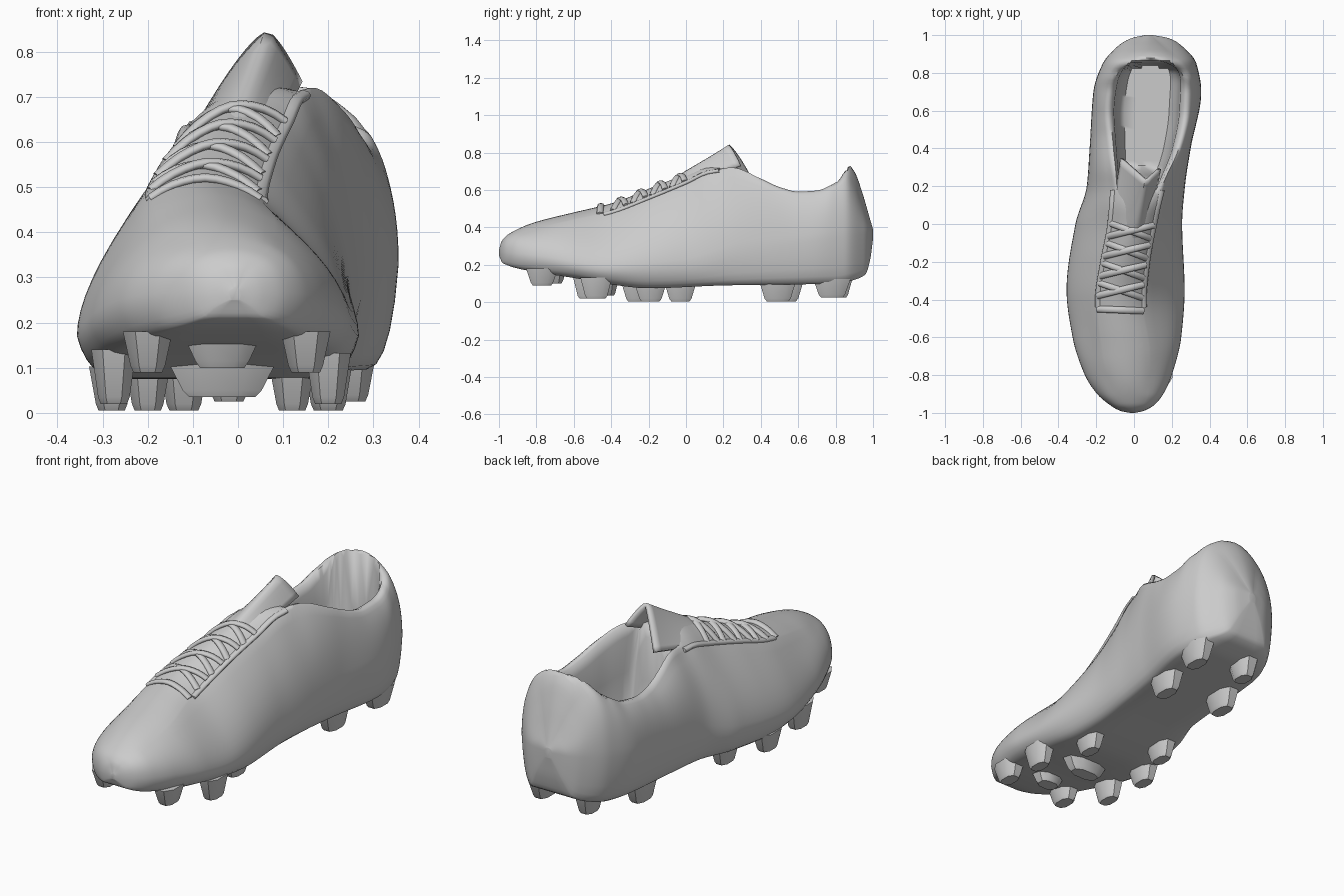
import bpy, bmesh, math
from mathutils import Vector
from mathutils.bvhtree import BVHTree

if "Cube" in bpy.data.objects:
    bpy.data.objects.remove(bpy.data.objects["Cube"])

grey = bpy.data.materials.new("light grey")
grey.use_nodes = True
grey.diffuse_color = (0.6, 0.6, 0.6, 1)
grey.node_tree.nodes["Principled BSDF"].inputs["Base Color"].default_value = grey.diffuse_color


def curve(*pts):
    """Smooth curve through (y, value) points that never overshoots them."""
    gaps = list(zip(pts, pts[1:]))
    slopes = [(b[1] - a[1]) / (b[0] - a[0]) for a, b in gaps]
    tangents = [slopes[0]]
    for s, t in zip(slopes, slopes[1:]):
        tangents.append(2 * s * t / (s + t) if s * t > 0 else 0)
    tangents.append(slopes[-1])

    def value(y):
        i = 0
        while i < len(gaps) - 1 and y > pts[i + 1][0]:
            i += 1
        (y0, v0), (y1, v1) = gaps[i]
        h = y1 - y0
        t = min(max((y - y0) / h, 0), 1)
        return (v0 * (1 + 2 * t) * (1 - t) ** 2 + v1 * t * t * (3 - 2 * t)
                + h * tangents[i] * t * (1 - t) ** 2 + h * tangents[i + 1] * t * t * (t - 1))
    return value


def finish(name, bm, angle=50):
    bmesh.ops.recalc_face_normals(bm, faces=bm.faces)
    mesh = bpy.data.meshes.new(name)
    bm.to_mesh(mesh)
    bm.free()
    obj = bpy.data.objects.new(name, mesh)
    bpy.context.collection.objects.link(obj)
    mesh.materials.append(grey)
    bpy.ops.object.select_all(action="DESELECT")
    obj.select_set(True)
    bpy.context.view_layer.objects.active = obj
    bpy.ops.object.shade_smooth_by_angle(angle=math.radians(angle))
    return obj


def loft(bm, rings, closed=True):
    rows = [[bm.verts.new(p) for p in ring] for ring in rings]
    n = len(rows[0])
    for a, b in zip(rows, rows[1:]):
        for i in range(n if closed else n - 1):
            j = (i + 1) % n
            bm.faces.new((a[i], a[j], b[j], b[i]))
    if closed:
        bm.faces.new(rows[0])
        bm.faces.new(rows[-1])


def bezier(a, b, c, steps):
    ts = [i / steps for i in range(steps)]
    return [tuple(p * (1 - t) ** 2 + 2 * q * t * (1 - t) + r * t * t
                  for p, q, r in zip(a, b, c)) for t in ts]


# Outline, sole, collar rim and opening along the length of the boot
left_edge = curve((-1, -.02), (-.99, -.07), (-.96, -.125), (-.9, -.195), (-.8, -.26), (-.6, -.325),
                  (-.35, -.357), (0, -.31), (.2, -.25), (.4, -.235), (.7, -.215), (.85, -.165),
                  (.95, -.075), (.985, -.01), (1, .06))
right_edge = curve((-1, .005), (-.99, .05), (-.96, .105), (-.9, .155), (-.8, .2), (-.6, .25),
                   (-.35, .268), (0, .255), (.2, .27), (.4, .3), (.7, .356), (.85, .33),
                   (.95, .245), (.985, .18), (1, .1))
sole_z = curve((-1, .25), (-.98, .21), (-.85, .17), (-.6, .13), (-.4, .095), (-.2, .075),
               (.2, .09), (.8, .1), (.9, .12), (.96, .15), (.985, .23), (1, .34))
widest_z = curve((-1, .26), (-.8, .23), (-.4, .17), (0, .19), (.3, .27), (.7, .33), (1, .37))
rim_left = curve((-1, -.01), (-.96, -.07), (-.9, -.11), (-.7, -.17), (-.4, -.2), (-.2, -.17),
                 (0, -.13), (.2, -.115), (.4, -.14), (.6, -.16), (.75, -.14), (.86, -.07),
                 (.93, 0), (1, .075))
rim_right = curve((-1, 0), (-.96, .05), (-.9, .08), (-.7, .09), (-.4, .05), (-.2, .07), (0, .11),
                  (.2, .16), (.4, .25), (.6, .295), (.75, .3), (.86, .245), (.93, .17), (1, .09))
rim_z = curve((-1, .275), (-.985, .32), (-.95, .35), (-.8, .395), (-.6, .44), (-.4, .485), (-.2, .56),
              (0, .64), (.14, .7), (.25, .705), (.4, .65), (.5, .605), (.6, .58), (.7, .585),
              (.8, .625), (.86, .665), (.9, .63), (.94, .55), (.97, .47), (1, .39))
left_drop = curve((-1, 0), (-.5, 0), (-.2, .02), (0, .045), (.2, .08), (.4, .08), (.6, .04),
                  (.75, .02), (.86, 0), (1, 0))
bulge = curve((-1, .005), (-.8, .035), (-.4, .045), (0, .065), (.2, .05), (.45, .01), (.7, .01),
              (.8, .04), (.865, .075), (.9, .07), (.94, .045), (1, 0))
opening = curve((-1, 0), (.22, 0), (.3, 1), (.84, 1), (.87, 0), (1, 0))
side_fullness = curve((-1, .8), (-.8, .6), (-.4, .35), (0, .42), (.5, .65), (1, .7))


def half_section(y, edge, rim, drop):
    """Sole centre, up the outside, over the rim, down to the insole."""
    mid = (left_edge(y) + right_edge(y)) / 2
    w, zb, zm, rz = edge - mid, sole_z(y), widest_z(y), rim_z(y) - drop
    side = [(mid, zb), (mid + w * .4, zb)]
    side += bezier((mid + w * .76, zb), (mid + w * .94, zb + .005), (edge, zm), 5)
    side += bezier((edge, zm), (edge, zm + (rz - zm) * side_fullness(y)), (rim, rz), 9)
    top_mid = (rim_left(y) + rim_right(y)) / 2
    top_z = rim_z(y) - left_drop(y) / 2
    for u, depth in ((1, 0), (.93, -.012), (.84, -.006), (.76, .1), (.73, .45), (.66, .85),
                     (.52, 1), (.25, 1), (0, 1)):
        z = top_z + (rz - top_z) * u + bulge(y) * (1 - u * u)
        # The opening ends sooner towards the sides, which rounds its back corners
        gap = opening(y + .09 * u ** 3)
        z += gap * (depth * (.2 - z) if depth > 0 else -depth)
        side.append((top_mid + (rim - top_mid) * u, z))
    return [(x, y, z) for x, z in side]


STATIONS = 120
rings = []
for i in range(STATIONS + 1):
    y = -math.cos(math.pi * i / STATIONS)
    right = half_section(y, right_edge(y), rim_right(y), 0)
    left = half_section(y, left_edge(y), rim_left(y), left_drop(y))
    rings.append(right + left[-2:0:-1])
bm = bmesh.new()
loft(bm, rings)
upper = finish("boot_upper", bm, 60)
surface = BVHTree.FromObject(upper, bpy.context.evaluated_depsgraph_get())


def on_surface(x, y, lift):
    hit = surface.ray_cast(Vector((x, y, 2)), Vector((0, 0, -1)))[0]
    return Vector((x, y, hit.z + lift))


def cord(name, points, radius, flat):
    """Flattened tube that follows the points."""
    bm = bmesh.new()
    rings = []
    for i, p in enumerate(points):
        along = (points[min(i + 1, len(points) - 1)] - points[max(i - 1, 0)]).normalized()
        across = along.cross(Vector((0, 0, 1))).normalized()
        up = across.cross(along)
        angles = [math.tau * k / 8 for k in range(8)]
        rings.append([p + radius * (across * math.cos(a) + up * math.sin(a) * flat) for a in angles])
    loft(bm, rings)
    return finish(name, bm, 70)


# Tongue: flap folded along a ridge, its sides reaching further back than the ridge
tongue_z = curve((0, .63), (.25, .685), (.5, .735), (.75, .785), (1, .838))
RIDGE = .3
bm = bmesh.new()
rows = []
for i in range(13):
    t = i / 12
    row = []
    for k in range(-8, 9):
        u = k / 8
        away = abs(u - RIDGE)
        x = -.035 + .07 * t + u * .1
        y = -.1 + t * (.33 + .09 * away)
        fall = (.12 if u < RIDGE else .17) * away ** 1.3
        row.append((x, y, tongue_z(t) - fall * (.35 + .65 * t)))
    rows.append(row)
loft(bm, rows, closed=False)
tongue = finish("tongue", bm, 60)
solid = tongue.modifiers.new("thickness", "SOLIDIFY")
solid.thickness = .018
solid.offset = 0

# Lacing edges along both sides of the throat
for name, rim in (("right", rim_right), ("left", rim_left)):
    ys = [-.44 + .62 * i / 20 for i in range(21)]
    cord("eyestay_" + name, [on_surface(rim(y) * .93, y, -.008) for y in ys], .02, .6)


# Laces: straight bar at the toe end, then crossing pairs
def lace(name, y_left, y_right, lift):
    start, end = rim_left(y_left) + .005, rim_right(y_right) - .005
    pts = []
    for i in range(11):
        t = i / 10
        arch = lift + .006 * math.sin(math.pi * t)
        pts.append(on_surface(start + (end - start) * t, y_left + (y_right - y_left) * t, arch))
    cord(name, pts, .018, .6)


lace("lace_bar", -.45, -.46, 0)
for i in range(4):
    y = -.38 + i * .105
    lace(f"lace_over_{i}", y, y + .06, .003)
    lace(f"lace_under_{i}", y + .07, y - .01, -.002)


# Studs: tapered blades under the sole
def stud(name, x, y, tip, wide=.05, long=.085):
    bm = bmesh.new()
    base = sole_z(y) + .025
    rings = []
    for z, s in ((base, 1), (tip + .015, .7), (tip, .58)):
        hx, hy = wide * s, long * s
        c = .5
        rings.append([(x + a * hx, y + b * hy, z) for a, b in
                      ((1, c), (c, 1), (-c, 1), (-1, c), (-1, -c), (-c, -1), (c, -1), (1, -c))])
    loft(bm, rings)
    finish(name, bm, 40)


stud("toe_stud_left", -.2, -.77, .09, .055)
stud("toe_stud_right", .15, -.77, .09, .055)
stud("toe_blade", -.035, -.7, .1, .085, .06)
stud("centre_blade", -.035, -.42, .035, .125, .06)
for side, spots in (("left", ((-.275, -.52), (-.28, -.26), (-.2, -.03))),
                    ("right", ((.2, -.48), (.12, -.19)))):
    for i, (x, y) in enumerate(spots):
        stud(f"forefoot_stud_{side}_{i}", x, y, .02 if i == 0 else .005)
stud("heel_stud_front_right", .2, .49, .005, .055, .1)
stud("heel_stud_front_left", -.12, .53, .005, .055, .1)
stud("heel_stud_back_right", .25, .78, .025, .055, .1)
stud("heel_stud_back_left", -.02, .81, .025, .055, .08)
